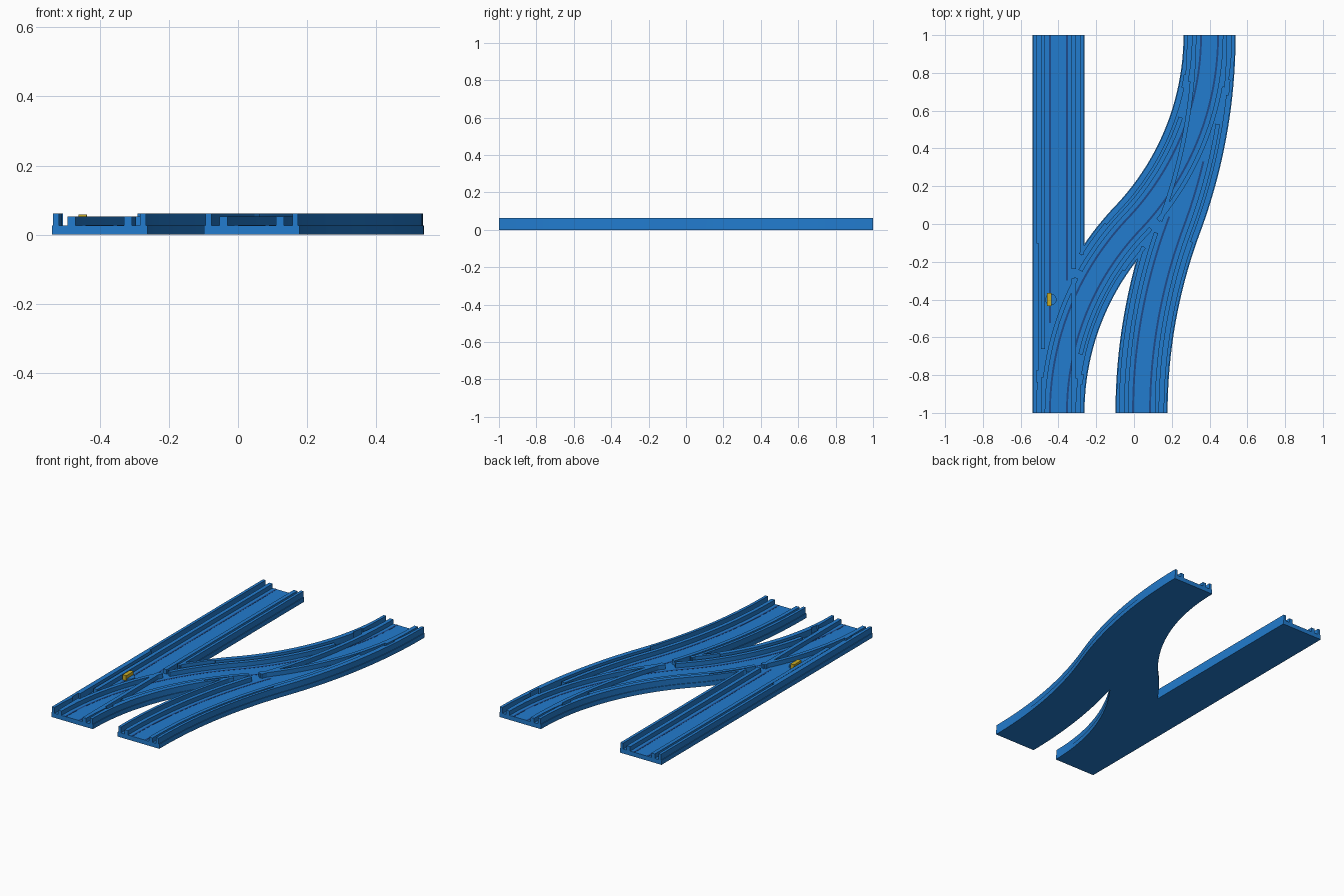
import bpy, bmesh, math
from mathutils import Vector

cube = bpy.data.objects.get("Cube")
if cube:
    bpy.data.objects.remove(cube)


def material(name, rgb):
    m = bpy.data.materials.new(name)
    m.use_nodes = True
    m.diffuse_color = (*rgb, 1)
    m.node_tree.nodes["Principled BSDF"].inputs["Base Color"].default_value = (*rgb, 1)
    return m


BLUE = material("track blue", (0.016, 0.2, 0.62))
DARK = material("dark blue", (0.013, 0.07, 0.26))
YELLOW = material("lever yellow", (0.6, 0.42, 0.02))

# Cross-section of one track
HALF, BED, RAIL_TOP, WALL_TOP = 0.138, 0.027, 0.053, 0.062
RAIL = (0.07, 0.093)
WALL = (0.117, 0.134)
GUARD = (0.105, 0.118)
STRIPE = (0.04, 0.05)
STEPS = 160


class Path:
    """Centre line from y=-1 to y=1: straight, or two equal opposed arcs."""

    def __init__(self, x0, x1):
        self.x0, self.x1 = x0, x1
        self.h = (x1 - x0) / 2
        if self.h:
            self.r = (1 + self.h ** 2) / (2 * self.h)
            self.angle = 2 * math.atan(self.h)

    def point(self, t, off=0):
        if not self.h:
            return Vector((self.x0 + off, 2 * t - 1))
        if t <= 0.5:
            a, r = 2 * t * self.angle, self.r - off
            return Vector((self.x0 + self.r - r * math.cos(a), -1 + r * math.sin(a)))
        a, r = 2 * (1 - t) * self.angle, self.r + off
        return Vector((self.x1 - self.r + r * math.cos(a), 1 - r * math.sin(a)))

    def offset(self, p):
        if not self.h:
            return p.x - self.x0
        mid = Vector(((self.x0 + self.x1) / 2, 0))
        tangent = Vector((math.sin(self.angle), math.cos(self.angle)))
        if (p - mid).dot(tangent) < 0:
            return self.r - (p - Vector((self.x0 + self.r, -1))).length
        return (p - Vector((self.x1 - self.r, 1))).length - self.r


straight = Path(-0.4, -0.4)
crossover = Path(-0.4, 0.4)
bend = Path(0.04, 0.4)
tracks = {"straight": straight, "crossover": crossover, "bend": bend}


def strip(bm, path, o0, o1, z0, z1, keep=lambda p: True):
    """Sweep a box section along a path, leaving out the steps that keep rejects."""
    ring = None
    for i in range(STEPS):
        t0, t1 = i / STEPS, (i + 1) / STEPS
        if not keep(path.point((t0 + t1) / 2, (o0 + o1) / 2)):
            if ring:
                bm.faces.new(ring)
            ring = None
            continue

        def section(t):
            a, b = path.point(t, o0), path.point(t, o1)
            return [bm.verts.new((p.x, p.y, z)) for p, z in
                    ((a, z0), (b, z0), (b, z1), (a, z1))]

        if not ring:
            ring = section(t0)
            bm.faces.new(ring[::-1])
        nxt = section(t1)
        for k in range(4):
            j = (k + 1) % 4
            bm.faces.new((ring[k], ring[j], nxt[j], nxt[k]))
        ring = nxt
    if ring:
        bm.faces.new(ring)


def finish(name, bm, mat):
    bmesh.ops.recalc_face_normals(bm, faces=bm.faces)
    mesh = bpy.data.meshes.new(name)
    bm.to_mesh(mesh)
    bm.free()
    mesh.materials.append(mat)
    ob = bpy.data.objects.new(name, mesh)
    bpy.context.collection.objects.link(ob)
    bpy.ops.object.select_all(action="DESELECT")
    ob.select_set(True)
    bpy.context.view_layer.objects.active = ob
    bpy.ops.object.shade_smooth_by_angle(angle=math.radians(30))


def both_sides(name, path, span, z0, z1, keep, mat):
    bm = bmesh.new()
    for s in (-1, 1):
        lo, hi = sorted((s * span[0], s * span[1]))
        strip(bm, path, lo, hi, z0, z1, keep)
    finish(name, bm, mat)


for name, path in tracks.items():
    others = [p for p in tracks.values() if p is not path]

    # Rails break where another track's wheel groove crosses them
    def rail_clear(p):
        return not any(RAIL[1] < abs(o.offset(p)) < WALL[0] for o in others)

    # Walls stop inside another track's bed
    def wall_clear(p):
        return all(abs(o.offset(p)) > WALL[0] for o in others)

    def stripe_clear(p):
        return path is crossover or abs(crossover.offset(p)) > WALL[0]

    bm = bmesh.new()
    strip(bm, path, -HALF, HALF, 0, BED)
    finish(name + "_bed", bm, BLUE)
    both_sides(name + "_rails", path, RAIL, BED - 0.002, RAIL_TOP, rail_clear, BLUE)
    both_sides(name + "_walls", path, WALL, BED - 0.002, WALL_TOP, wall_clear, BLUE)
    both_sides(name + "_stripes", path, STRIPE, BED - 0.001, BED + 0.001, stripe_clear, DARK)

# Thickened guard walls opposite the places where tracks part
guards = [("straight", -1, -0.78, -0.1), ("crossover", 1, -0.8, -0.25),
          ("crossover", -1, 0.0, 0.72), ("bend", 1, -0.1, 0.68)]
for name, side, y0, y1 in guards:
    bm = bmesh.new()
    lo, hi = sorted((side * GUARD[0], side * GUARD[1]))
    strip(bm, tracks[name], lo, hi, BED - 0.002, WALL_TOP, lambda p: y0 < p.y < y1)
    finish(name + "_guard_" + ("left" if side > 0 else "right"), bm, BLUE)

# Switch lever on a small round boss
bpy.ops.mesh.primitive_cylinder_add(vertices=24, radius=0.03, depth=0.012,
                                    location=(-0.44, -0.4, 0.032))
boss = bpy.context.object
boss.name = "switch_boss"
boss.data.materials.append(BLUE)
bpy.ops.mesh.primitive_cube_add(size=1, location=(-0.449, -0.4, 0.042))
lever = bpy.context.object
lever.name = "switch_lever"
lever.scale = (0.024, 0.07, 0.032)
lever.data.materials.append(YELLOW)
bevel = lever.modifiers.new("Bevel", "BEVEL")
bevel.width = 0.004
bevel.segments = 2
